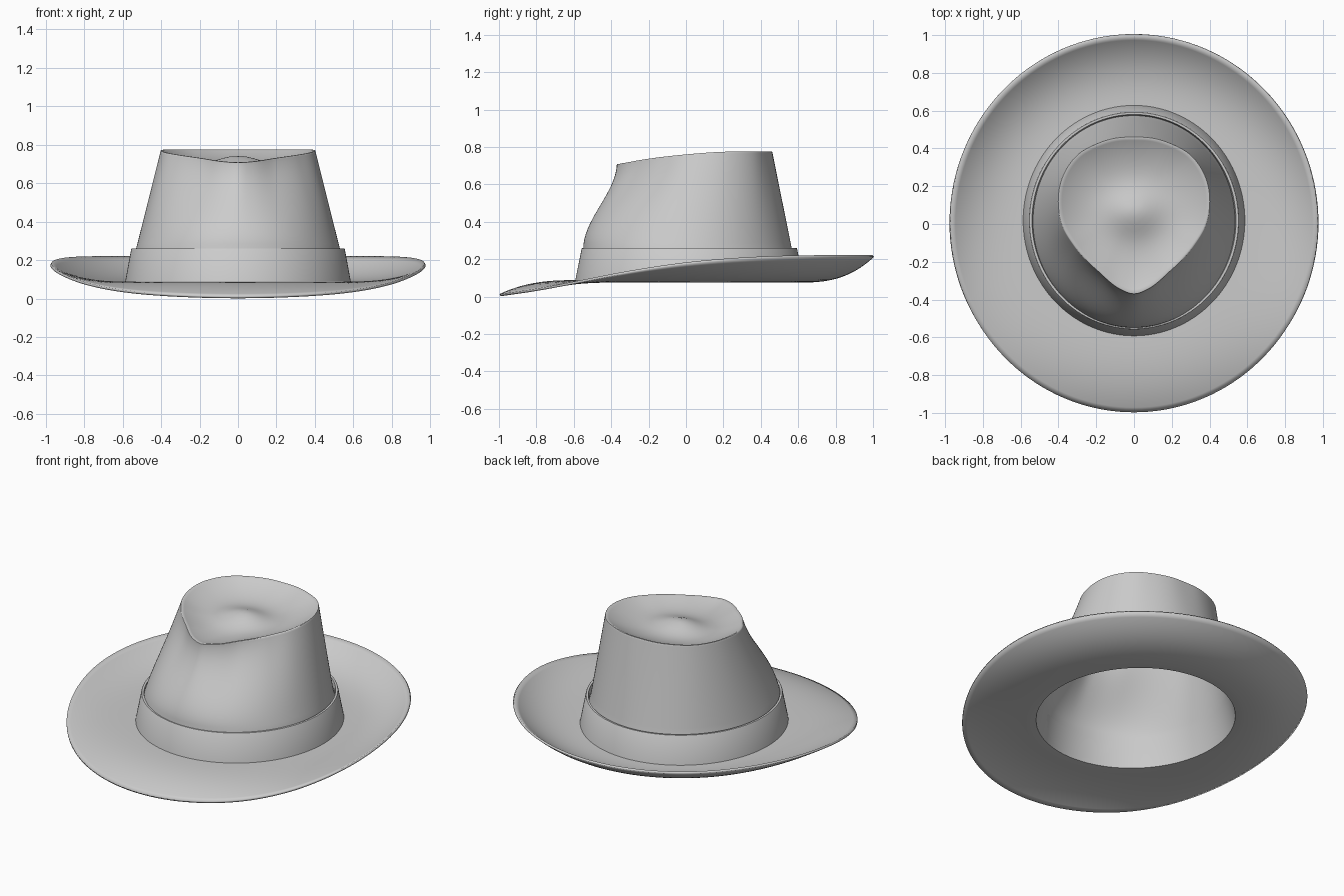
import bpy, bmesh, math

if "Cube" in bpy.data.objects:
    bpy.data.objects.remove(bpy.data.objects["Cube"])

N = 144  # points around every ring

felt = bpy.data.materials.new("grey_felt")
felt.diffuse_color = (0.6, 0.6, 0.6, 1)
felt.use_nodes = True
felt.node_tree.nodes["Principled BSDF"].inputs["Base Color"].default_value = felt.diffuse_color


def curve(table, v):
    """Smooth interpolation through (position, value) pairs."""
    v = min(max(v, table[0][0]), table[-1][0])
    n = len(table)

    def slope(i):
        if i in (0, n - 1):
            return 0.0 if table is RIM else (
                (table[1][1] - table[0][1]) / (table[1][0] - table[0][0]) if i == 0 else 0.0)
        return (table[i + 1][1] - table[i - 1][1]) / (table[i + 1][0] - table[i - 1][0])

    for i in range(n - 1):
        (a, p), (b, q) = table[i], table[i + 1]
        if v <= b:
            h = b - a
            u = (v - a) / h
            return ((2*u**3 - 3*u*u + 1) * p + (u**3 - 2*u*u + u) * h * slope(i)
                    + (3*u*u - 2*u**3) * q + (u**3 - u*u) * h * slope(i + 1))


# teardrop crease: degrees from the front -> radius about (0, 0.1)
RIM = [(0, .47), (9, .452), (28.5, .398), (54.6, .382), (75, .394), (94, .402),
       (110, .406), (131, .40), (148, .38), (164, .368), (180, .36)]
# crease height by y, and brim edge height by y
RIM_Z = [(-.37, .712), (-.2, .742), (0, .765), (.2, .779), (.46, .78)]
EDGE_Z = [(-1, .013), (-.8, .043), (-.6, .08), (-.4, .12), (-.2, .155), (0, .183),
          (.2, .202), (.4, .214), (.6, .22), (1, .222)]

ANGLES = [2 * math.pi * j / N for j in range(N)]


def ellipse(a, rx, ry, cy=0.0):
    return rx * math.sin(a), cy - ry * math.cos(a)


def rim(a, k=1.0):
    deg = math.degrees(a)
    r = k * curve(RIM, min(deg, 360 - deg))
    return r * math.sin(a), .1 - r * math.cos(a)


def mix(p, q, t):
    return tuple(u + (w - u) * t for u, w in zip(p, q))


def brim_ring(t):
    pts = []
    for a in ANGLES:
        outer = ellipse(a, .97, .997)
        x, y = mix(ellipse(a, .566, .592, .015), outer, t)
        pts.append((x, y, .088 + (curve(EDGE_Z, outer[1]) - .088) * t ** 2.7))
    return pts


def wall_ring(s):
    pts = []
    for a in ANGLES:
        front = max(0.0, math.cos(a)) ** 2
        f = s + (s * s * (3 - 2 * s) - s) * front       # pinched front profile
        base = ellipse(a, .53, .557, .008)
        top = rim(a)
        x, y = mix(base, top, f)
        pts.append((x, y, .26 + (curve(RIM_Z, top[1]) - .26) * s))
    return pts


def top_ring(k):
    pts = []
    for a in ANGLES:
        x, y = rim(a, k)
        rz = curve(RIM_Z, rim(a)[1])
        bump = .055 * math.exp(-(x / .15) ** 2 - ((y - .06) / .12) ** 2)
        dish = .69 + .05 * (y - .1) + bump
        pts.append((x, y, dish + (rz - dish) * k ** 3))
    return pts


def loft(name, rings, cap=False, closed=False):
    bm = bmesh.new()
    vs = [[bm.verts.new(p) for p in r] for r in rings]
    pairs = list(zip(vs, vs[1:])) + ([(vs[-1], vs[0])] if closed else [])
    for lo, hi in pairs:
        for j in range(N):
            m = (j + 1) % N
            bm.faces.new((lo[j], lo[m], hi[m], hi[j]))
    if cap:
        mid = bm.verts.new((0, .1, sum(v.co.z for v in vs[-1]) / N))
        for j in range(N):
            bm.faces.new((vs[-1][j], vs[-1][(j + 1) % N], mid))
    me = bpy.data.meshes.new(name)
    bm.to_mesh(me)
    bm.free()
    me.materials.append(felt)
    ob = bpy.data.objects.new(name, me)
    bpy.context.collection.objects.link(ob)
    bpy.ops.object.select_all(action='DESELECT')
    bpy.context.view_layer.objects.active = ob
    ob.select_set(True)
    bpy.ops.object.shade_smooth_by_angle(angle=math.radians(50))
    return ob


# brim, crown wall and dented top as one felt shell
rings = [brim_ring(1 - i / 16) for i in range(17)]
rings += [wall_ring(s) for s in [i / 18 for i in range(18)] + [.97, .985]]
lip = [(x, y, z - .005) for x, y, z in top_ring(1)]
rings += [lip, top_ring(.978)]
rings += [top_ring(k) for k in (.95, .9, .84, .77, .7, .62, .54, .46, .38, .3, .22, .14, .06)]
hat = loft("hat_body", rings, cap=True)
shell = hat.modifiers.new("thickness", 'SOLIDIFY')
shell.thickness = .013
shell.offset = -1

# band around the crown
profile = [(.587, .61, .088), (.556, .576, .256), (.553, .573, .26), (.54, .562, .26),
           (.534, .556, .235), (.56, .585, .088)]
loft("hat_band", [[(*ellipse(a, rx, ry, .018), z) for a in ANGLES] for rx, ry, z in profile],
     closed=True)
